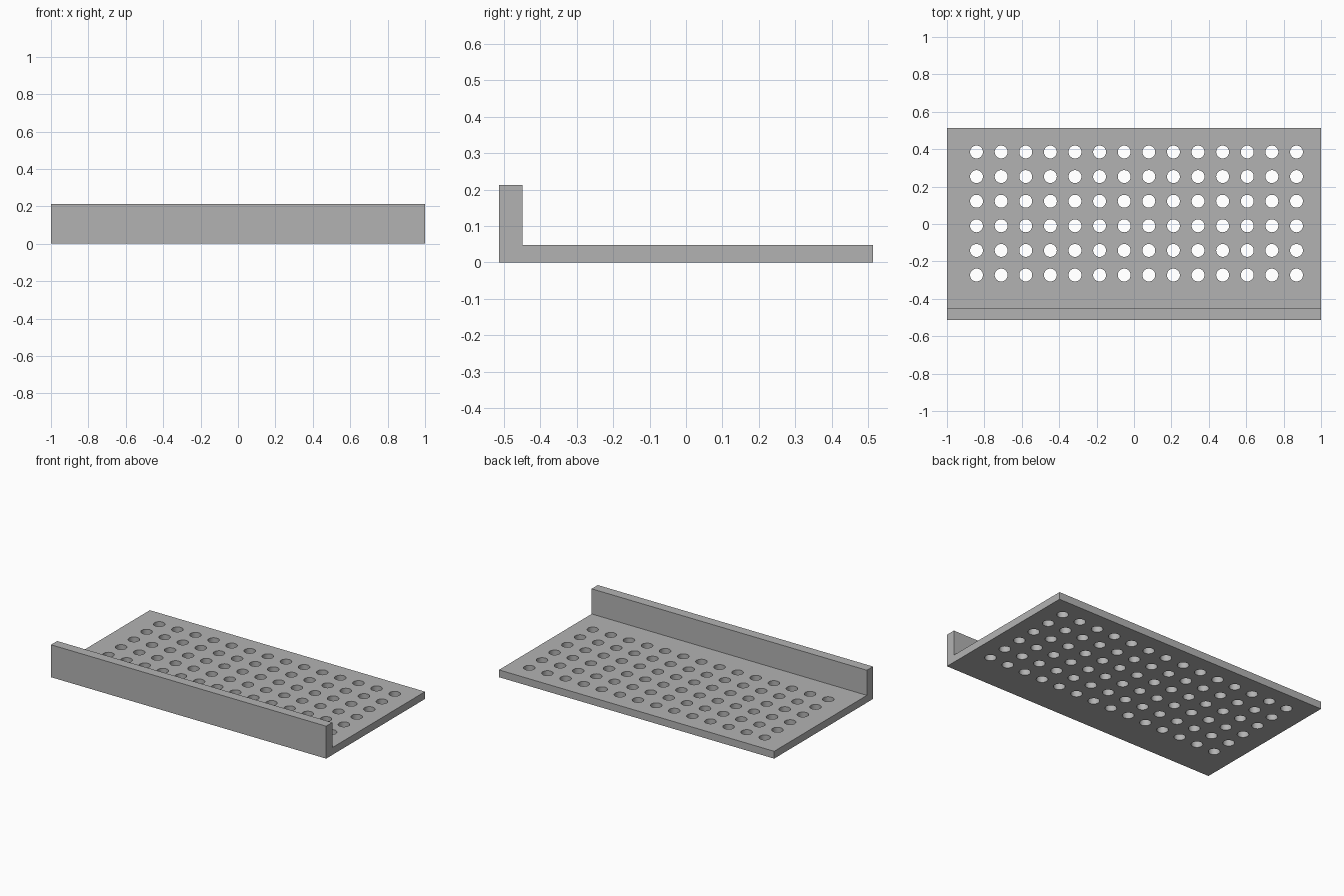
import bpy, bmesh, math
from mathutils import Matrix

cube = bpy.data.objects.get("Cube")
if cube:
    bpy.data.objects.remove(cube, do_unlink=True)

# Overall sizes
HALF_X, HALF_Y = 1.0, 0.513
FLOOR, WALL_TOP, WALL_BACK = 0.048, 0.213, -0.449
COLS, ROWS, PITCH, RADIUS = 14, 6, 0.1316, 0.0345
FIRST_X, FIRST_Y = -0.842, -0.273

grey = bpy.data.materials.new("plain grey")
grey.use_nodes = True
colour = (0.45, 0.45, 0.45, 1)
grey.diffuse_color = colour
grey.node_tree.nodes["Principled BSDF"].inputs["Base Color"].default_value = colour


def add_object(name, bm):
    bmesh.ops.recalc_face_normals(bm, faces=bm.faces)
    mesh = bpy.data.meshes.new(name)
    bm.to_mesh(mesh)
    bm.free()
    mesh.materials.append(grey)
    obj = bpy.data.objects.new(name, mesh)
    bpy.context.collection.objects.link(obj)
    return obj


# L-shaped profile drawn out along x: floor plate with upright front lip
profile = [(-HALF_Y, 0), (HALF_Y, 0), (HALF_Y, FLOOR),
           (WALL_BACK, FLOOR), (WALL_BACK, WALL_TOP), (-HALF_Y, WALL_TOP)]
bm = bmesh.new()
end = bm.faces.new([bm.verts.new((-HALF_X, y, z)) for y, z in profile])
extruded = bmesh.ops.extrude_face_region(bm, geom=[end])["geom"]
bmesh.ops.translate(bm, vec=(2 * HALF_X, 0, 0),
                    verts=[v for v in extruded if isinstance(v, bmesh.types.BMVert)])
tray = add_object("perforated_tray", bm)

# Grid of round drills for the holes
bm = bmesh.new()
for col in range(COLS):
    for row in range(ROWS):
        place = Matrix.Translation((FIRST_X + col * PITCH, FIRST_Y + row * PITCH, FLOOR / 2))
        bmesh.ops.create_cone(bm, cap_ends=True, segments=32, radius1=RADIUS,
                              radius2=RADIUS, depth=FLOOR * 2, matrix=place)
drills = add_object("hole_cutter", bm)
drills.hide_render = True

# Cut the holes, then drop the cutter
cut = tray.modifiers.new("holes", "BOOLEAN")
cut.operation = "DIFFERENCE"
cut.solver = "EXACT"
cut.object = drills
bpy.ops.object.select_all(action="DESELECT")
tray.select_set(True)
bpy.context.view_layer.objects.active = tray
bpy.ops.object.modifier_apply(modifier=cut.name)
bpy.data.objects.remove(drills, do_unlink=True)

# Round hole walls, crisp rims
bpy.ops.object.shade_smooth_by_angle(angle=math.radians(30))
